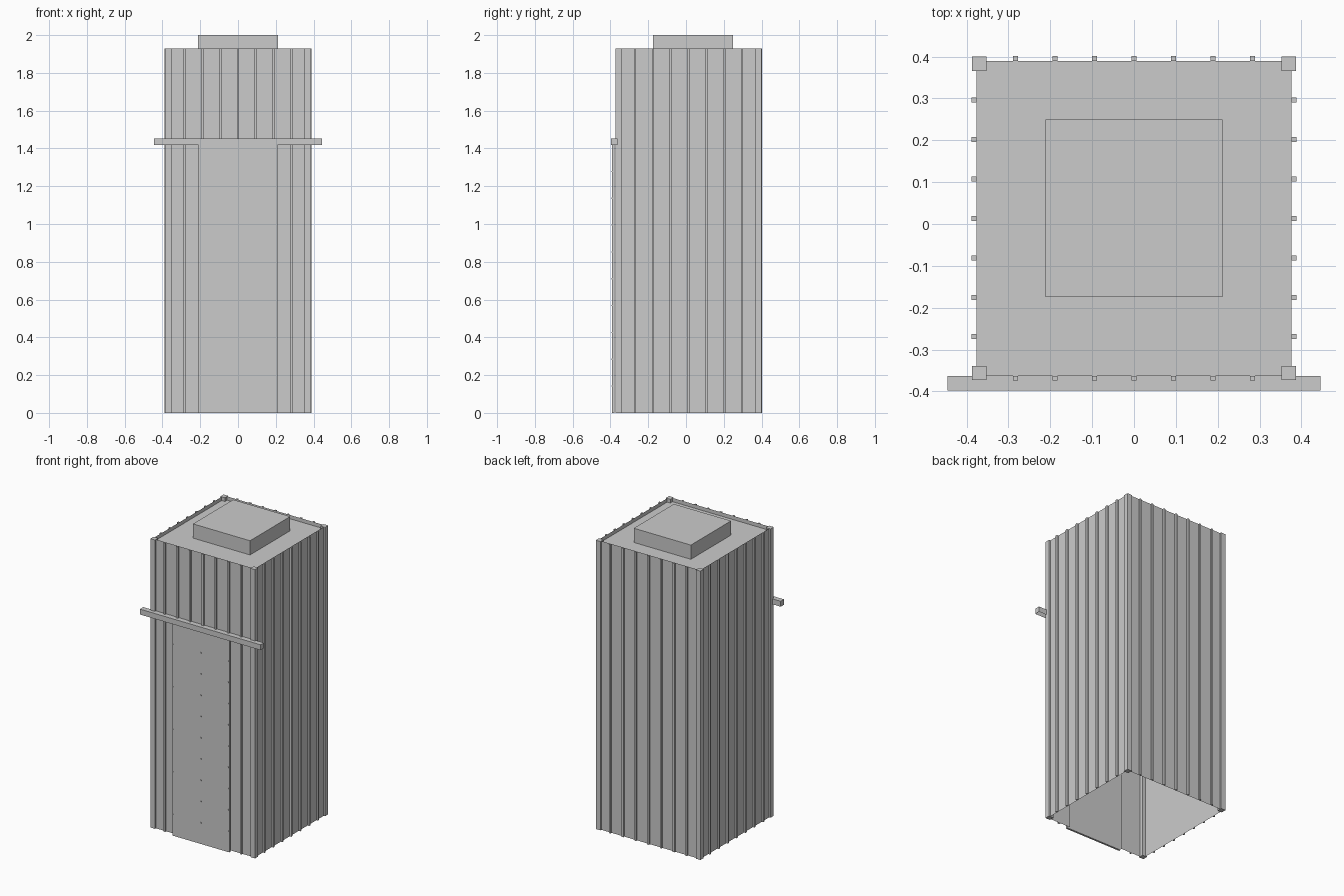
import bpy, bmesh

if "Cube" in bpy.data.objects:
    bpy.data.objects.remove(bpy.data.objects["Cube"])

# Main dimensions
W = 0.377             # half width of the shell
Y0, Y1 = -0.363, 0.39  # front and back wall planes
H = 1.93              # wall height
DW, DH = 0.21, 1.42   # door half width, opening height


def finish(name, bm):
    mesh = bpy.data.meshes.new(name)
    bm.to_mesh(mesh)
    bm.free()
    ob = bpy.data.objects.new(name, mesh)
    bpy.context.collection.objects.link(ob)
    return ob


def add_box(bm, x0, x1, y0, y1, z0, z1, skip_bottom=False):
    vs = bmesh.ops.create_cube(bm, size=1)["verts"]
    for v in vs:
        v.co.x = x1 if v.co.x > 0 else x0
        v.co.y = y1 if v.co.y > 0 else y0
        v.co.z = z1 if v.co.z > 0 else z0
    if skip_bottom:
        low = [f for f in vs[0].link_faces[:] + vs[-1].link_faces[:]
               if all(abs(v.co.z - z0) < 1e-6 for v in f.verts)]
        bmesh.ops.delete(bm, geom=list(set(low)), context='FACES_ONLY')


def box(name, *dims, skip_bottom=False):
    bm = bmesh.new()
    add_box(bm, *dims, skip_bottom=skip_bottom)
    return finish(name, bm)


def sheet(name, *quads):
    bm = bmesh.new()
    for q in quads:
        bm.faces.new([bm.verts.new(p) for p in q])
    return finish(name, bm)


def front_quad(x0, x1, z0, z1):
    return [(x0, Y0, z0), (x1, Y0, z0), (x1, Y0, z1), (x0, Y0, z1)]


# Sheet metal walls, with a doorway in the front
sheet("front_wall", front_quad(-W, -DW + 0.01, 0, H), front_quad(DW - 0.01, W, 0, H),
      front_quad(-DW + 0.01, DW - 0.01, DH, H))
sheet("back_wall", [(W, Y1, 0), (-W, Y1, 0), (-W, Y1, H), (W, Y1, H)])
sheet("right_wall", [(W, Y0, 0), (W, Y1, 0), (W, Y1, H), (W, Y0, H)])
sheet("left_wall", [(-W, Y1, 0), (-W, Y0, 0), (-W, Y0, H), (-W, Y1, H)])

# Recessed roof and raised vent box
R = 1.905
sheet("roof", [(-W, Y0, R), (W, Y0, R), (W, Y1, R), (-W, Y1, R)])
box("roof_box", -0.211, 0.211, -0.174, 0.25, R, 2.0, skip_bottom=True)

# Corner posts
bm = bmesh.new()
for x in (-0.37, 0.37):
    for y in (-0.356, 0.383):
        add_box(bm, x - 0.017, x + 0.017, y - 0.017, y + 0.017, 0, H)
finish("corner_posts", bm)

# Wall ribs, seven per side; those over the doorway are short
bm = bmesh.new()
t, r = 0.006, 0.0115
for i in range(-3, 4):
    c = i * 0.0943
    add_box(bm, c - t, c + t, Y0 - r, Y0, 0 if abs(i) == 3 else DH, H)
    add_box(bm, c - t, c + t, Y1, Y1 + r, 0, H)
    d = c + 0.0135
    add_box(bm, W, W + r, d - t, d + t, 0, H)
    add_box(bm, -W - r, -W, d - t, d + t, 0, H)
finish("wall_ribs", bm)

# Sliding door and its rail
box("door", -DW, DW, -0.391, -0.378, 0, 1.43)
box("door_rail", -0.446, 0.446, -0.398, Y0, 1.417, 1.453, skip_bottom=True)

# Small rivets on the door
bm = bmesh.new()
for x in (-0.205, 0, 0.205):
    for k in range(1, 10):
        z = k * 0.142
        add_box(bm, x - 0.003, x + 0.003, -0.395, -0.391, z - 0.003, z + 0.003)
finish("door_rivets", bm)
